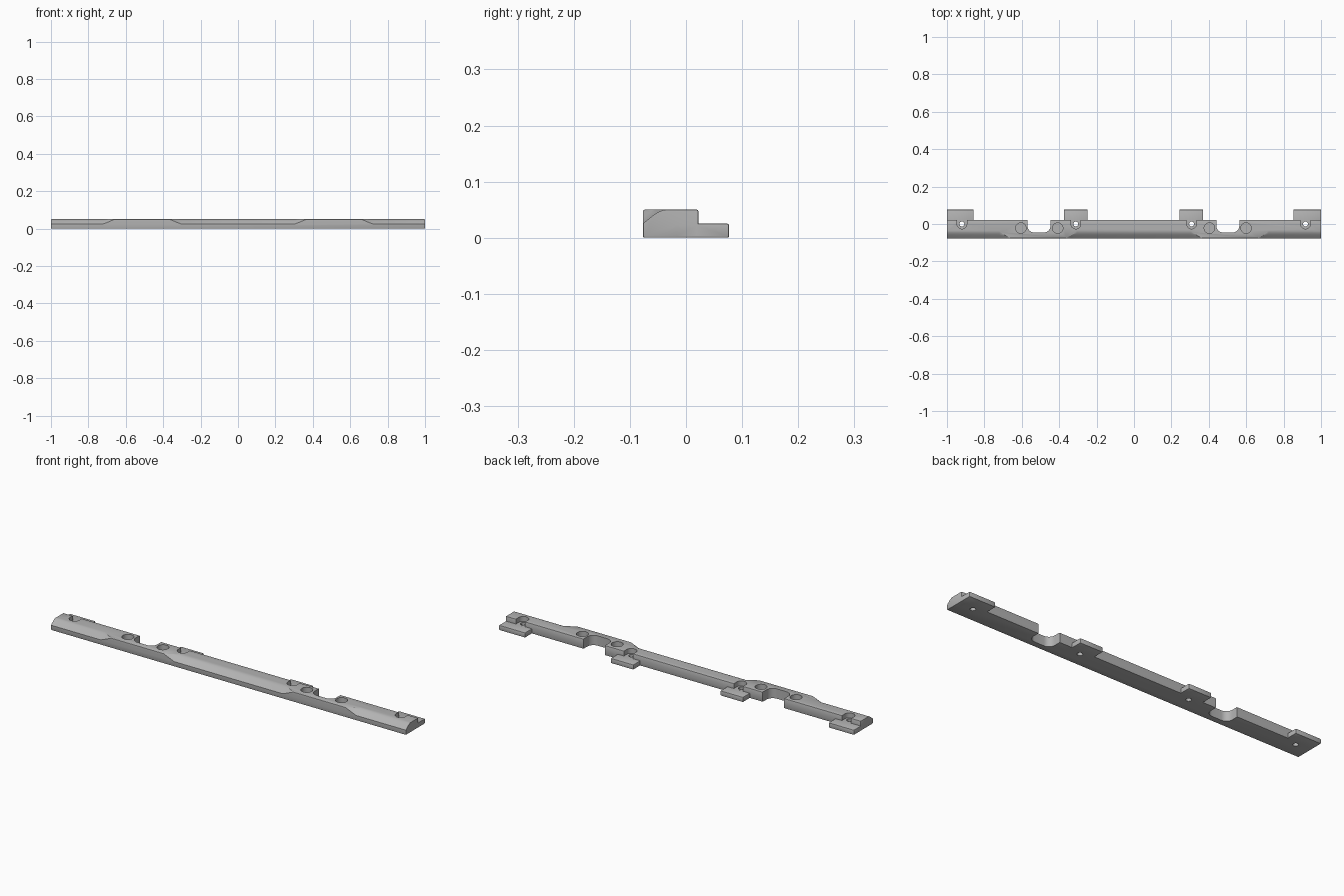
import bpy, bmesh, math
from mathutils import Vector

if "Cube" in bpy.data.objects:
    bpy.data.objects.remove(bpy.data.objects["Cube"], do_unlink=True)

grey = bpy.data.materials.new("plain grey")
grey.use_nodes = True
colour = (0.45, 0.45, 0.45, 1)
grey.diffuse_color = colour
grey.node_tree.nodes["Principled BSDF"].inputs["Base Color"].default_value = colour


def finish(name, bm):
    bmesh.ops.recalc_face_normals(bm, faces=bm.faces)
    mesh = bpy.data.meshes.new(name)
    bm.to_mesh(mesh)
    bm.free()
    mesh.materials.append(grey)
    obj = bpy.data.objects.new(name, mesh)
    bpy.context.collection.objects.link(obj)
    return obj


def block(name, x0, x1, y0, y1, z0, z1, round_by=0.003):
    bm = bmesh.new()
    bmesh.ops.create_cube(bm, size=1)
    for v in bm.verts:
        v.co = Vector(((x0 + x1) / 2 + v.co.x * (x1 - x0),
                       (y0 + y1) / 2 + v.co.y * (y1 - y0),
                       (z0 + z1) / 2 + v.co.z * (z1 - z0)))
    bmesh.ops.bevel(bm, geom=bm.edges[:], offset=round_by, segments=2,
                    profile=0.5, affect='EDGES')
    return finish(name, bm)


def loft(name, sections):
    bm = bmesh.new()
    rings = [[bm.verts.new(p) for p in s] for s in sections]
    n = len(rings[0])
    for a, b in zip(rings, rings[1:]):
        for i in range(n):
            j = (i + 1) % n
            bm.faces.new((a[i], a[j], b[j], b[i]))
    bm.faces.new(rings[0])
    bm.faces.new(rings[-1])
    return finish(name, bm)


def prism(name, outline, z0, z1):
    return loft(name, [[(x, y, z) for x, y in outline] for z in (z0, z1)])


def arc(cx, cy, r, start, end, steps):
    angles = [math.radians(start + (end - start) * i / steps) for i in range(steps + 1)]
    return [(cx + r * math.cos(a), cy + r * math.sin(a)) for a in angles]


def combine(target, other, operation):
    mod = target.modifiers.new(operation.title(), 'BOOLEAN')
    mod.operation, mod.solver, mod.object = operation, 'EXACT', other
    bpy.context.view_layer.objects.active = target
    bpy.ops.object.modifier_apply(modifier=mod.name)
    bpy.data.objects.remove(other, do_unlink=True)


# Long bar with four low mounting tabs along its back
bar = block("mounting_bar", -1, 1, -0.077, 0.022, 0, 0.05)
for x0, x1 in ((-1, -0.857), (-0.375, -0.248), (0.243, 0.37), (0.853, 1)):
    combine(bar, block("tab", x0, x1, -0.02, 0.077, 0, 0.025), 'UNION')

# Rounded front slope, fading out towards the thick sections
slope = [(-0.12, -0.011), (-0.077, 0.025), (-0.058, 0.0405), (-0.050, 0.0455),
         (-0.043, 0.0485), (-0.034, 0.0505), (-0.03, 0.1), (-0.12, 0.1)]


def slope_cutter(stations):
    return loft("slope_cutter", [[(x, y - s, z + s) for y, z in slope]
                                 for x, s in stations])


fade = 0.018
for stations in (((-1.1, 0), (-0.72, 0), (-0.695, fade * 0.3), (-0.64, fade)),
                 ((-0.385, fade), (-0.33, fade * 0.3), (-0.305, 0),
                  (0.305, 0), (0.33, fade * 0.3), (0.385, fade)),
                 ((0.64, fade), (0.695, fade * 0.3), (0.72, 0), (1.1, 0))):
    combine(bar, slope_cutter(stations), 'DIFFERENCE')

# Round-cornered notches through the back
for x in (-0.508, 0.502):
    h, r = 0.061, 0.034
    outline = ([(x + h, 0.1), (x - h, 0.1)]
               + arc(x - h + r, -0.045 + r, r, 180, 270, 8)
               + arc(x + h - r, -0.045 + r, r, 270, 360, 8))
    combine(bar, prism("notch_cutter", outline, -0.1, 0.1), 'DIFFERENCE')

# Blind round sockets in the top
for x in (-0.605, -0.408, 0.403, 0.599):
    combine(bar, prism("socket_cutter", arc(x, -0.022, 0.028, 0, 348.75, 31),
                       0.02, 0.1), 'DIFFERENCE')

# Screw seats open to the back, each with a small through hole
for x in (-0.92, -0.311, 0.308, 0.917):
    seat = arc(x, 0, 0.026, 180, 360, 16) + [(x + 0.026, 0.1), (x - 0.026, 0.1)]
    combine(bar, prism("seat_cutter", seat, 0.0251, 0.1), 'DIFFERENCE')
    combine(bar, prism("screw_cutter", arc(x, 0, 0.013, 0, 345, 23),
                       -0.1, 0.1), 'DIFFERENCE')

bpy.ops.object.select_all(action='DESELECT')
bar.select_set(True)
bpy.context.view_layer.objects.active = bar
bpy.ops.object.shade_smooth_by_angle(angle=math.radians(30))
